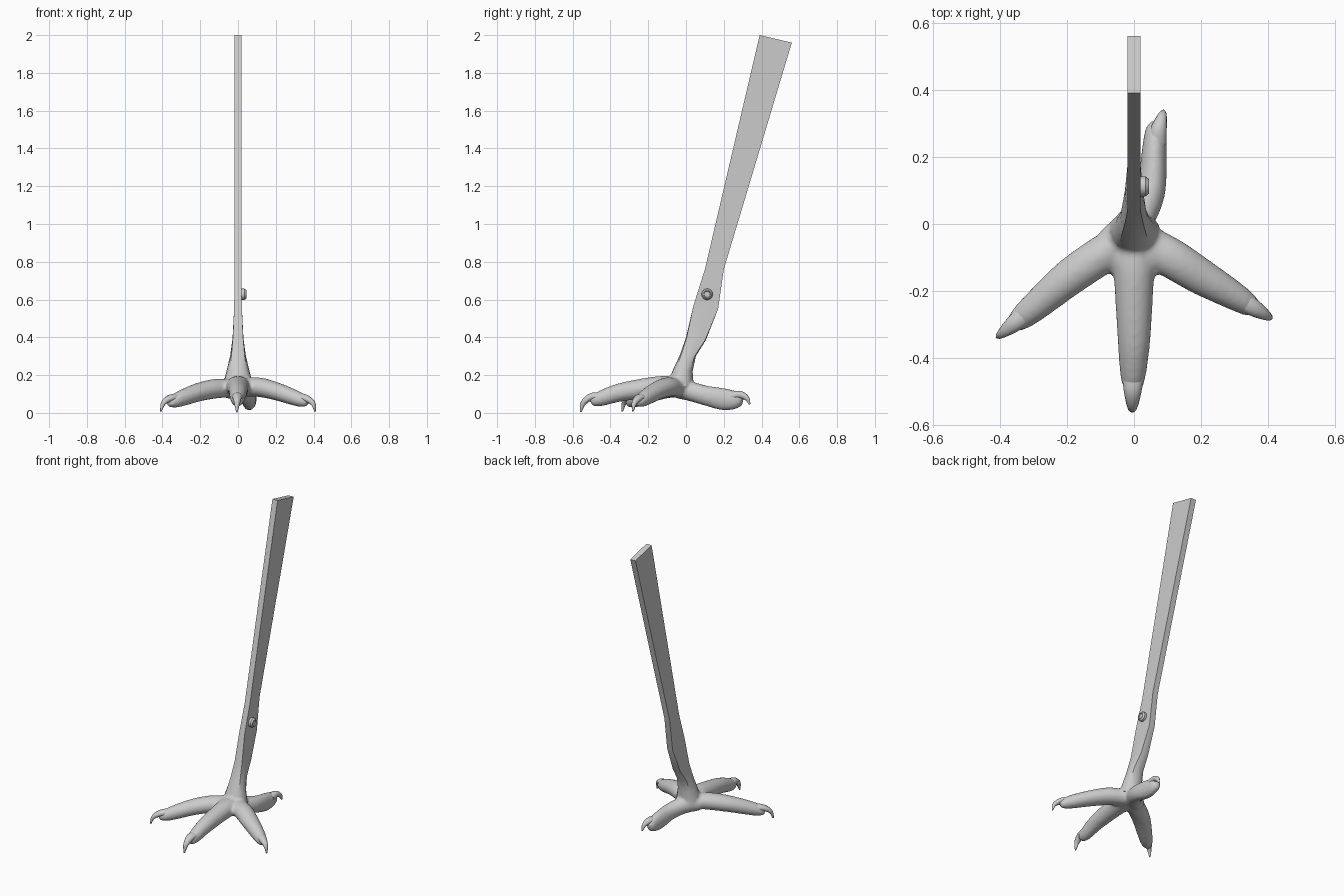
import bpy, bmesh, math
from mathutils import Vector

if "Cube" in bpy.data.objects:
    bpy.data.objects.remove(bpy.data.objects["Cube"])


def finish(bm, name, angle=None):
    bmesh.ops.recalc_face_normals(bm, faces=bm.faces)
    me = bpy.data.meshes.new(name)
    bm.to_mesh(me)
    bm.free()
    ob = bpy.data.objects.new(name, me)
    bpy.context.collection.objects.link(ob)
    if angle:
        bpy.ops.object.select_all(action='DESELECT')
        ob.select_set(True)
        bpy.context.view_layer.objects.active = ob
        bpy.ops.object.shade_smooth_by_angle(angle=math.radians(angle))
    return ob


def loft(bm, rings):
    vr = [[bm.verts.new(p) for p in r] for r in rings]
    n = len(vr[0])
    for a, b in zip(vr, vr[1:]):
        for i in range(n):
            bm.faces.new((a[i], a[(i + 1) % n], b[(i + 1) % n], b[i]))
    bm.faces.new(vr[0])
    bm.faces.new(vr[-1][::-1])


def spline(pts, steps):
    # Catmull-Rom through points of any dimension
    p = [pts[0]] + list(pts) + [pts[-1]]
    out = []
    for i in range(1, len(p) - 2):
        for s in range(steps):
            t = s / steps
            out.append([0.5 * (2 * b + (c - a) * t + (2 * a - 5 * b + 4 * c - d) * t * t
                               + (3 * b - a - 3 * c + d) * t ** 3)
                        for a, b, c, d in zip(p[i - 1], p[i], p[i + 1], p[i + 2])])
    return out + [list(pts[-1])]


def tube(bm, pts, side, steps=4, n=16):
    # Elliptical tube: each point is x, y, z, half width, half height
    q = spline(pts, steps)
    rings = []
    for i, p in enumerate(q):
        c = Vector(p[:3])
        t = (Vector(q[min(i + 1, len(q) - 1)][:3]) - Vector(q[max(i - 1, 0)][:3])).normalized()
        up = side.cross(t).normalized()
        rings.append([c + side * (p[3] * math.cos(k * math.tau / n))
                      + up * (p[4] * math.sin(k * math.tau / n)) for k in range(n)])
    loft(bm, rings)


def leg_ring(s, n=16):
    # Section blending from a rectangle (r=0) to an ellipse (r=1)
    yf, zf, yb, zb, hx, r = s
    f, b = Vector((0, yf, zf)), Vector((0, yb, zb))
    ring = []
    for k in range(n):
        a = k * math.tau / n
        c, d = math.cos(a), math.sin(a)
        m = 1 + (1 / max(abs(c), abs(d)) - 1) * (1 - r)
        ring.append((f + b) / 2 + (b - f) / 2 * (d * m) + Vector((hx * c * m, 0, 0)))
    return ring


# Flat shank flaring into the ankle: front y,z / back y,z / half width / roundness
sections = [
    (.39, 2.0, .56, 1.96, .019, 0), (.10, .76, .20, .76, .019, 0),
    (.04, .57, .17, .55, .02, 0), (.0, .40, .105, .385, .029, .25),
    (-.035, .30, .052, .30, .042, .55), (-.068, .23, .035, .22, .06, .9),
    (-.10, .15, .04, .14, .08, 1)]
bm = bmesh.new()
loft(bm, [leg_ring(s) for s in sections])
finish(bm, "leg_shank", 28)

# Toes: x, y, z, half width, half height
toes = {
    "front": [(0, .0, .13, .06, .045), (0, -.10, .14, .064, .056), (0, -.2, .132, .058, .055),
              (0, -.35, .108, .049, .049), (-.003, -.46, .073, .037, .040), (-.003, -.505, .058, .02, .022)],
    "left": [(.02, -.02, .13, .055, .045), (-.1, -.095, .13, .058, .052), (-.2, -.165, .112, .055, .05),
             (-.3, -.25, .077, .044, .043), (-.345, -.287, .058, .034, .033), (-.37, -.305, .05, .018, .018)],
    "right": [(-.02, -.03, .13, .055, .045), (.1, -.095, .137, .06, .052), (.2, -.157, .115, .055, .048),
              (.3, -.215, .08, .043, .042), (.345, -.243, .062, .033, .033), (.37, -.257, .052, .018, .018)],
    "back": [(-.045, -.04, .125, .06, .05), (.01, .02, .115, .054, .052), (.05, .1, .093, .045, .053),
             (.06, .2, .072, .04, .059), (.065, .27, .067, .034, .046), (.068, .30, .062, .02, .026)]}
claws = {
    "front": [(-.003, -.45, .085, .033, .024), (-.004, -.50, .085, .026, .020),
              (-.005, -.543, .053, .016, .015), (-.006, -.557, .004, .004, .004)],
    "left": [(-.32, -.268, .08, .03, .024), (-.36, -.299, .077, .025, .019),
             (-.395, -.327, .052, .014, .013), (-.408, -.337, .008, .004, .004)],
    "right": [(.315, -.224, .083, .03, .024), (.36, -.252, .077, .025, .019),
              (.397, -.274, .05, .014, .013), (.408, -.281, .008, .004, .004)],
    "back": [(.068, .245, .09, .03, .024), (.075, .287, .096, .023, .02),
             (.084, .322, .078, .014, .014), (.088, .337, .045, .004, .004)]}


def side_of(pts):
    d = Vector(pts[-1][:3]) - Vector(pts[0][:3])
    return d.cross(Vector((0, 0, 1))).normalized()


# Foot: toes and ankle fused into one smooth skin
bm = bmesh.new()
for pts in toes.values():
    tube(bm, pts, side_of(pts))
loft(bm, [leg_ring(s) for s in sections[4:]])
foot = finish(bm, "foot")
rm = foot.modifiers.new("fuse", 'REMESH')
rm.mode = 'VOXEL'
rm.voxel_size = .009
rm.use_smooth_shade = True
sm = foot.modifiers.new("blend", 'SMOOTH')
sm.factor = .5
sm.iterations = 8

# Hooked claws
for name, pts in claws.items():
    bm = bmesh.new()
    tube(bm, pts, side_of(pts), 5, 12)
    finish(bm, name + "_claw", 50)

# Round pin on the side of the shank, with a recessed face
bm = bmesh.new()
rings = []
for x, r in ((.01, .03), (.034, .03), (.044, .022), (.044, .018), (.038, .016)):
    rings.append([Vector((x, .112 + r * math.cos(k * math.tau / 16), .628 + r * math.sin(k * math.tau / 16)))
                  for k in range(16)])
loft(bm, rings)
finish(bm, "side_pin", 30)
